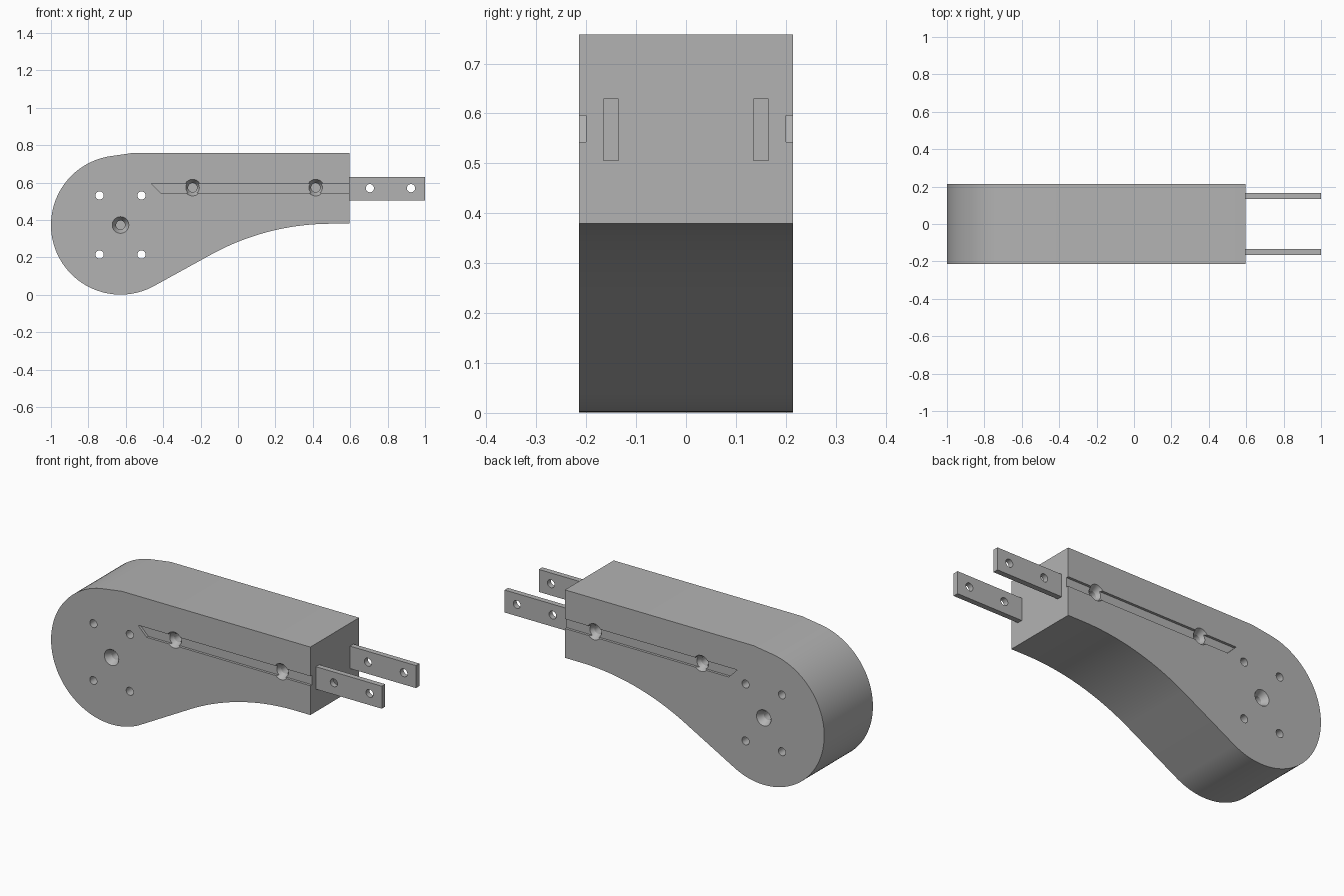
import bpy, bmesh, math
from math import cos, sin, radians
from mathutils import Matrix

cube = bpy.data.objects.get("Cube")
if cube:
    bpy.data.objects.remove(cube, do_unlink=True)

grey = bpy.data.materials.new("plain_grey")
grey.use_nodes = True
colour = (0.45, 0.45, 0.45, 1)
grey.diffuse_color = colour
grey.node_tree.nodes["Principled BSDF"].inputs["Base Color"].default_value = colour

HALF = 0.214           # half the body width
PIVOT = (-0.628, 0.373)
RADIUS = 0.372


def add_object(name, bm):
    bmesh.ops.recalc_face_normals(bm, faces=bm.faces)
    mesh = bpy.data.meshes.new(name)
    bm.to_mesh(mesh)
    bm.free()
    mesh.materials.append(grey)
    obj = bpy.data.objects.new(name, mesh)
    bpy.context.collection.objects.link(obj)
    return obj


def prism(name, profile, y0, y1):
    """Extrude an (x, z) outline along y."""
    bm = bmesh.new()
    face = bm.faces.new([bm.verts.new((x, y0, z)) for x, z in profile])
    new = bmesh.ops.extrude_face_region(bm, geom=[face])["geom"]
    verts = [v for v in new if isinstance(v, bmesh.types.BMVert)]
    bmesh.ops.translate(bm, verts=verts, vec=(0, y1 - y0, 0))
    return add_object(name, bm)


def drill(x, z, r0, r1, y0, y1):
    """Round or tapered cutter along y, radius r0 at y0 and r1 at y1."""
    bm = bmesh.new()
    rings = [[bm.verts.new((x + r * cos(math.tau * i / 32), y, z + r * sin(math.tau * i / 32)))
              for i in range(32)] for r, y in ((r0, y0), (r1, y1))]
    for i in range(32):
        j = (i + 1) % 32
        bm.faces.new((rings[0][i], rings[0][j], rings[1][j], rings[1][i]))
    for ring in rings:
        bm.faces.new(ring)
    return add_object("drill_cutter", bm)


def cut(obj, cutter):
    mod = obj.modifiers.new("cut", 'BOOLEAN')
    mod.operation = 'DIFFERENCE'
    mod.solver = 'EXACT'
    mod.object = cutter
    bpy.context.view_layer.update()
    graph = bpy.context.evaluated_depsgraph_get()
    mesh = bpy.data.meshes.new_from_object(obj.evaluated_get(graph))
    obj.modifiers.clear()
    obj.data = mesh
    bpy.data.objects.remove(cutter, do_unlink=True)


# Body outline: round head, sloped neck, concave underside, flat top
outline = []
for i in range(65):
    a = radians(97.5 + (298 - 97.5) * i / 64)
    outline.append((PIVOT[0] + RADIUS * cos(a), PIVOT[1] + RADIUS * sin(a)))
BEND = 1.34
for i in range(25):
    a = radians(28 * (1 - i / 24))
    outline.append((0.5 - BEND * sin(a), 0.38 - BEND * (1 - cos(a))))
outline += [(0.595, 0.38), (0.595, 0.758), (-0.565, 0.758)]
body = prism("arm_body", outline, -HALF, HALF)

# Four through holes around the pivot
for dx in (-0.112, 0.112):
    for dz in (-0.158, 0.158):
        cut(body, drill(PIVOT[0] + dx, PIVOT[1] + dz, 0.022, 0.022, -0.3, 0.3))

# On each side: a slanted-end groove and countersunk screw holes
groove = [(-0.465, 0.596), (-0.412, 0.543), (0.7, 0.543), (0.7, 0.596)]
for s in (-1, 1):
    cut(body, prism("groove_cutter", groove, s * (HALF - 0.014), s * (HALF + 0.05)))
    for x, z in (PIVOT, (-0.243, 0.573), (0.415, 0.573)):
        cut(body, drill(x, z, 0.045, 0.024, s * (HALF + 0.001), s * (HALF - 0.035)))
        cut(body, drill(x, z, 0.024, 0.024, s * (HALF - 0.03), s * (HALF - 0.08)))

# Pair of drilled mounting tabs
parts = [body]
tab = [(0.585, 0.505), (1.0, 0.505), (1.0, 0.63), (0.585, 0.63)]
for s, name in ((-1, "front_tab"), (1, "back_tab")):
    plate = prism(name, tab, s * 0.135, s * 0.165)
    for x in (0.705, 0.925):
        cut(plate, drill(x, 0.57, 0.022, 0.022, -0.3, 0.3))
    parts.append(plate)

# Smooth curved walls, crisp edges
for obj in bpy.context.view_layer.objects:
    obj.select_set(obj in parts)
bpy.context.view_layer.objects.active = body
bpy.ops.object.shade_smooth_by_angle(angle=radians(25))
